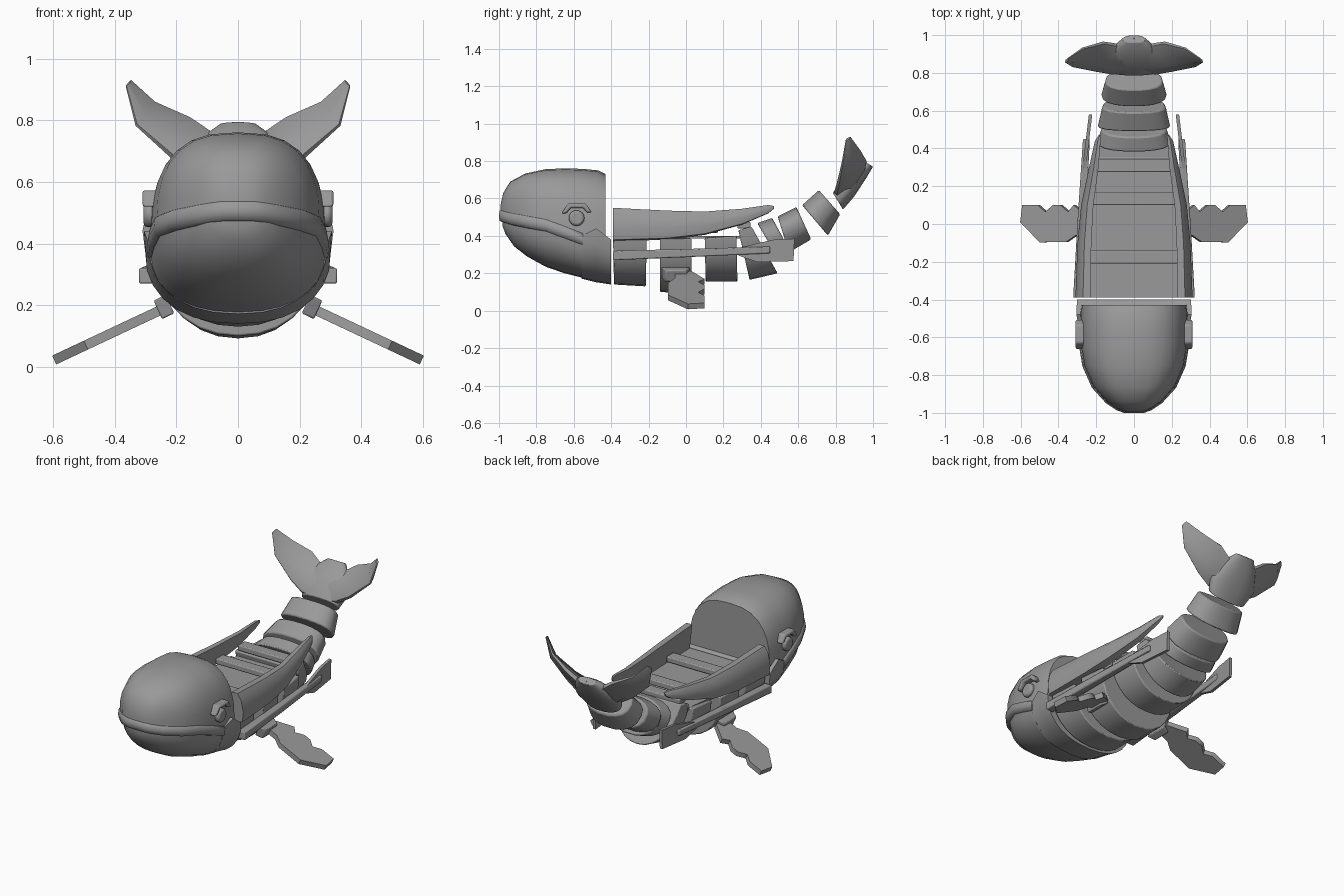
import bpy, bmesh, math
from mathutils import Vector

cube = bpy.data.objects.get("Cube")
if cube:
    bpy.data.objects.remove(cube, do_unlink=True)

grey = bpy.data.materials.new("plain grey")
grey.use_nodes = True
GREY = (0.32, 0.32, 0.32, 1)
grey.diffuse_color = GREY
grey.node_tree.nodes["Principled BSDF"].inputs["Base Color"].default_value = GREY


def loft(name, rings, mirror=False, bevel=0.0, angle=40):
    """Skin closed rings of equal length and cap both ends."""
    bm = bmesh.new()
    loops = [[bm.verts.new(p) for p in ring] for ring in rings]
    n = len(loops[0])
    for a, b in zip(loops, loops[1:]):
        for i in range(n):
            j = (i + 1) % n
            bm.faces.new((a[i], a[j], b[j], b[i]))
    bm.faces.new(loops[0])
    bm.faces.new(loops[-1])
    bmesh.ops.recalc_face_normals(bm, faces=bm.faces)
    mesh = bpy.data.meshes.new(name)
    bm.to_mesh(mesh)
    bm.free()
    mesh.materials.append(grey)
    ob = bpy.data.objects.new(name, mesh)
    bpy.context.collection.objects.link(ob)
    bpy.ops.object.select_all(action='DESELECT')
    ob.select_set(True)
    bpy.context.view_layer.objects.active = ob
    bpy.ops.object.shade_smooth_by_angle(angle=math.radians(angle))
    if bevel:
        mod = ob.modifiers.new("Bevel", 'BEVEL')
        mod.width, mod.segments = bevel, 2
        mod.limit_method, mod.angle_limit = 'ANGLE', math.radians(50)
    if mirror:
        ob.modifiers.new("Mirror", 'MIRROR')
    return ob


def power(v, p):
    return math.copysign(abs(v) ** p, v)


def arch(w, base, tip, p=0.75, steps=14):
    """Half-round section: flat edge at base, crown at tip, both (y, z)."""
    base, tip = Vector(base), Vector(tip)
    pts = []
    for i in range(steps + 1):
        a = math.pi * i / steps
        q = base.lerp(tip, power(max(math.sin(a), 0), p))
        pts.append((w * power(math.cos(a), p), q.x, q.y))
    return pts


def oval(w, top, bottom, k=0.42, p=0.85, steps=18):
    """Full rounded section, widest at fraction k from the top."""
    top, bottom = Vector(top), Vector(bottom)
    pts = []
    for i in range(steps):
        a = 2 * math.pi * i / steps
        s = power(math.sin(a), p)
        q = top.lerp(bottom, k + s * ((1 - k) if s > 0 else k))
        pts.append((w * power(math.cos(a), p), q.x, q.y))
    return pts


def side_plate(name, outline, x0, x1, bevel=0.0, lean=0.0):
    """Prism of a (y, z) outline between two x positions, on both sides."""
    y0 = outline[0][0]
    loft(name, [[(x + lean * (y - y0), y, z) for y, z in outline] for x in (x0, x1)],
         mirror=True, bevel=bevel)


def box(name, lo, hi, bevel=0.006):
    loft(name, [[(x, lo[1], lo[2]), (x, hi[1], lo[2]), (x, hi[1], hi[2]), (x, lo[1], hi[2])]
                for x in (lo[0], hi[0])], bevel=bevel)


# Upper head: y, half width, lip height, crown height
head = [(-.992, .05, .50, .565), (-.977, .09, .495, .63), (-.94, .145, .485, .69),
        (-.86, .217, .47, .733), (-.75, .265, .45, .757), (-.64, .283, .41, .761),
        (-.55, .288, .375, .758), (-.47, .285, .38, .75), (-.43, .278, .39, .73)]
loft("upper_head", [arch(w, (y, lo), (y, hi), .75) for y, w, lo, hi in head], angle=50)

# Lips: a soft ridge following the mouth line
ridge = []
for y, w, z in [(-.992, 0, .50)] + [(y, w, lo) for y, w, lo, _ in head[:7]]:
    out = Vector((w, min(y + .62, 0), 0)).normalized()
    ridge.append([Vector((w, y, z)) + out * o + Vector((0, 0, h))
                  for o, h in ((-.02, .045), (.004, .035), (.009, .005), (.004, -.02), (-.02, -.03))])
for p in ridge[0]:
    p.x = 0
loft("lip", ridge, mirror=True, angle=75)

# Lower jaw: y, half width, lip height, chin height
jaw = [(-.98, .05, .50, .45), (-.965, .10, .495, .41), (-.92, .145, .48, .345),
       (-.85, .205, .465, .29), (-.75, .255, .45, .235), (-.65, .275, .42, .20),
       (-.55, .285, .375, .175)]
loft("lower_jaw", [arch(w, (y, hi), (y, lo), .87) for y, w, hi, lo in jaw], angle=50)

# Collar behind the jaw
collar = [(-.56, .29, .40, .172), (-.48, .305, .44, .152), (-.40, .302, .38, .14)]
loft("jaw_collar", [arch(w, (y, hi), (y, lo), .87) for y, w, hi, lo in collar])

# Eyes and brows
side_plate("eye", [(-.585 + .042 * math.cos(i * math.pi / 8),
                    .495 + .042 * math.sin(i * math.pi / 8)) for i in range(16)],
           .25, .306, bevel=.012)
side_plate("brow", [(-.665, .52), (-.63, .573), (-.535, .573), (-.505, .525),
                    (-.53, .525), (-.55, .55), (-.615, .55), (-.64, .52)],
           .25, .31, bevel=.008)

# Belly segments: half width, front top, front bottom, rear top, rear bottom
belly = [(.28, (-.39, .385), (-.385, .14), (-.21, .385), (-.215, .13)),
         (.275, (-.14, .385), (-.14, .10), (.03, .385), (.03, .092)),
         (.25, (.10, .39), (.105, .155), (.27, .40), (.275, .155)),
         (.22, (.28, .43), (.34, .165), (.35, .45), (.49, .20))]
for i, (w, ft, fb, rt, rb) in enumerate(belly):
    loft(f"belly_segment_{i + 1}", [arch(w, ft, fb, .93), arch(w * .95, rt, rb, .93)],
         bevel=.006)

# Tail segments, same layout
tail = [(.197, (.38, .47), (.50, .265), (.46, .497), (.57, .295)),
        (.192, (.49, .505), (.55, .31), (.59, .555), (.67, .38)),
        (.174, (.62, .565), (.76, .40), (.71, .645), (.825, .515))]
for i, (w, ft, fb, rt, rb) in enumerate(tail):
    loft(f"tail_segment_{i + 1}", [oval(w, ft, fb), oval(w * .87, rt, rb)], bevel=.008)

# Tail stock and flukes
loft("tail_stock", [oval(.125, (.785, .63), (.84, .54)), oval(.155, (.835, .705), (.90, .61)),
                    oval(.105, (.92, .775), (.965, .71)), oval(.06, (.96, .795), (1.0, .77))],
     bevel=.01)
# Each fluke station: leading edge, trailing edge, half thickness
stations = [((0, .81, .60), (0, .99, .775), .05), ((.12, .80, .625), (.075, .945, .745), .05),
            ((.205, .812, .675), (.16, .96, .805), .036),
            ((.33, .835, .785), (.272, .93, .858), .02),
            ((.363, .855, .91), (.348, .878, .93), .008)]
rings = []
for i, (lead, trail, t) in enumerate(stations):
    lead, trail = Vector(lead), Vector(trail)
    a, b = stations[max(i - 1, 0)][0], stations[min(i + 1, len(stations) - 1)][0]
    normal = (trail - lead).cross(Vector(b) - Vector(a)).normalized() * t
    row = [lead + normal * .25, lead.lerp(trail, .35) + normal, trail + normal * .25,
           trail - normal * .25, lead.lerp(trail, .35) - normal, lead - normal * .25]
    if i == 0:
        for p in row:
            p.x = 0
    rings.append(row)
loft("tail_fluke", rings, mirror=True, angle=60)

# Deck floor and cross benches
loft("deck_floor", [[(-w, y, .385), (w, y, .385), (w, y, .40), (-w, y, .40)]
                    for y, w in ((-.39, .245), (.10, .232), (.30, .205))])
for i, (y, w, z) in enumerate([(-.175, .235, .445), (.135, .225, .45), (.31, .195, .475)]):
    box(f"cross_bench_{i + 1}", (-w, y - .035, z - .035), (w, y + .035, z))

# Side rails: y, inner x, thickness, bottom, top
rail = [(-.39, .23, .08, .37, .55), (-.1, .226, .073, .38, .535), (.1, .215, .065, .405, .53),
        (.3, .188, .05, .46, .545), (.44, .177, .03, .52, .565), (.47, .175, .012, .545, .56)]
loft("side_rail", [[(x + .25 * t, y, lo), (x + .9 * t, y, lo + .05 * (hi - lo)),
                    (x + t, y, lo + .4 * (hi - lo)), (x + .8 * t, y, lo + .8 * (hi - lo)),
                    (x + .5 * t, y, hi), (x, y, hi)] for y, x, t, lo, hi in rail], mirror=True)

# Oars along the hull
oar = [(-.39, .297, .295, .025), (0, .278, .308, .022), (.45, .252, .325, .018)]
loft("oar_shaft", [[(x - r, y, z - r), (x + r, y, z - r), (x + r, y, z + r), (x - r, y, z + r)]
                   for y, x, z, r in oar], mirror=True, bevel=.006)
side_plate("oar_blade", [(.28, .295), (.38, .26), (.575, .265), (.58, .385),
                         (.47, .38), (.38, .36), (.28, .335)], .257, .275, lean=-.12)

# Flippers: sloping scalloped plates with a joint block
outline = [(.23, -.06), (.31, -.06), (.36, -.095), (.50, -.097), (.603, .01), (.592, .10),
           (.51, .10), (.47, .065), (.43, .10), (.39, .10), (.35, .065), (.32, .10), (.23, .03)]
SLOPE = .47


def tilted(points, drop):
    return [(x - drop * .4, y, .207 - SLOPE * (x - .24) - drop * .9) for x, y in points]


loft("flipper", [tilted(outline, 0), tilted(outline, .032)], mirror=True)
joint = [(.225, -.13), (.265, -.11), (.265, .0), (.225, .02)]
loft("flipper_joint", [tilted(joint, -.022), tilted(joint, .045)], mirror=True, bevel=.005)
